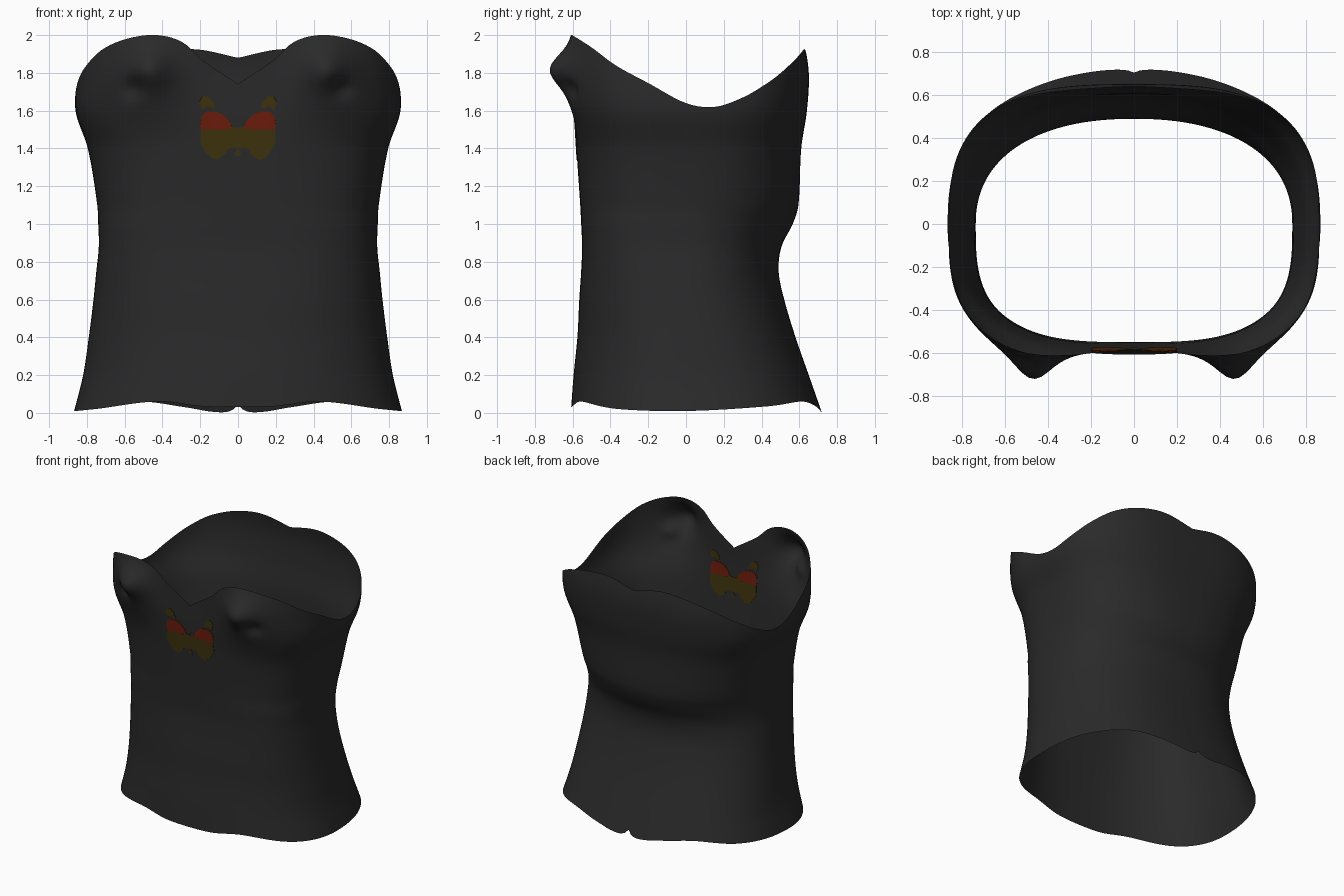
import bpy
import bmesh
import math

if "Cube" in bpy.data.objects:
    bpy.data.objects.remove(bpy.data.objects["Cube"], do_unlink=True)

COLUMNS, ROWS = 176, 76


def make_material(name, colour):
    mat = bpy.data.materials.new(name)
    mat.use_nodes = True
    mat.diffuse_color = (*colour, 1)
    bsdf = next(n for n in mat.node_tree.nodes if n.type == "BSDF_PRINCIPLED")
    bsdf.inputs["Base Color"].default_value = (*colour, 1)
    bsdf.inputs["Roughness"].default_value = 0.8
    return mat


black_cloth = make_material("black cloth", (0.023, 0.023, 0.023))
red_print = make_material("red print", (0.15, 0.012, 0.004))
gold_print = make_material("gold print", (0.048, 0.032, 0.004))

# Height: half width, front depth, back depth, front squareness, back squareness
BODY = [
    (0.0, 0.87, 0.61, 0.72, 2.4, 2.55),
    (0.2, 0.82, 0.595, 0.65, 2.4, 2.5),
    (0.4, 0.79, 0.575, 0.58, 2.5, 2.4),
    (0.6, 0.765, 0.565, 0.52, 2.7, 2.3),
    (0.75, 0.75, 0.555, 0.49, 2.9, 2.25),
    (0.88, 0.737, 0.55, 0.505, 3.1, 2.2),
    (1.0, 0.74, 0.555, 0.565, 3.1, 2.15),
    (1.1, 0.745, 0.56, 0.595, 3.0, 2.3),
    (1.4, 0.795, 0.58, 0.61, 3.0, 2.6),
    (1.6, 0.86, 0.59, 0.64, 3.3, 2.8),
    (1.8, 0.85, 0.59, 0.65, 3.6, 3.0),
    (2.0, 0.83, 0.6, 0.62, 3.6, 3.0),
]

# Degrees from the front centre: edge height
RIM = [(0, 1.74), (18, 1.87), (26, 1.96), (36, 2.0), (46, 1.985), (56, 1.93),
       (66, 1.835), (77, 1.745), (90, 1.64), (100, 1.62), (110, 1.67),
       (120, 1.75), (132, 1.845), (145, 1.905), (160, 1.925), (180, 1.88)]
HEM = [(0, 0.03), (18, 0.035), (38, 0.06), (65, 0.02), (90, 0.01),
       (120, 0.035), (140, 0.06), (158, 0.03), (170, 0.005), (177, 0.01), (180, 0.045)]


def smooth_lookup(table, x):
    """Cubic interpolation through the rows of a table."""
    x = min(max(x, table[0][0]), table[-1][0])
    i = 0
    while i < len(table) - 2 and x > table[i + 1][0]:
        i += 1
    last = len(table) - 1
    a, b = table[i], table[i + 1]
    before, after = table[max(i - 1, 0)], table[min(i + 2, last)]
    span = b[0] - a[0]
    t = (x - a[0]) / span
    result = []
    for k in range(1, len(a)):
        m0 = (b[k] - before[k]) / (b[0] - before[0]) * span
        m1 = (after[k] - a[k]) / (after[0] - a[0]) * span
        result.append((2 * t**3 - 3 * t**2 + 1) * a[k] + (t**3 - 2 * t**2 + t) * m0
                      + (3 * t**2 - 2 * t**3) * b[k] + (t**3 - t**2) * m1)
    return result


def blob(x, z, cx, cz, size):
    return math.exp(-((x - cx)**2 + (z - cz)**2) / (2 * size**2))


def bust(x, z):
    """Forward swelling of the cups, with a gathered point and a fold below."""
    x = abs(x)
    return (0.08 * blob(x, z, 0.49, 1.78, 0.145) + 0.075 * blob(x, z, 0.47, 1.82, 0.07)
            - 0.045 * blob(x, z, 0.55, 1.72, 0.035))


def body_point(angle, z):
    width, front, back, front_n, back_n = smooth_lookup(BODY, z)
    s, c = math.sin(angle), math.cos(angle)
    depth, n = (front, front_n) if c > 0 else (back, back_n)
    r = (abs(s / width)**n + abs(c / depth)**n)**(-1 / n)
    x, y = r * s, -r * c
    if c > 0:
        y -= bust(x, z) * min(1, 2 * c)
    return x, y, z


def front_y(x, z):
    """Depth of the front cloth at a given place."""
    width, front, _, n, _ = smooth_lookup(BODY, z)
    return -front * (1 - abs(x / width)**n)**(1 / n) - bust(x, z)


def finish(name, bm, mat):
    mesh = bpy.data.meshes.new(name)
    bm.to_mesh(mesh)
    bm.free()
    mesh.materials.append(mat)
    obj = bpy.data.objects.new(name, mesh)
    bpy.context.collection.objects.link(obj)
    return obj


# Cloth tube between the wavy hem and the shaped neckline
bm = bmesh.new()
columns = []
for i in range(COLUMNS):
    angle = 2 * math.pi * i / COLUMNS
    degrees = math.degrees(angle)
    side = min(degrees, 360 - degrees)
    low, high = smooth_lookup(HEM, side)[0], smooth_lookup(RIM, side)[0]
    columns.append([bm.verts.new(body_point(angle, low + (high - low) * j / ROWS))
                    for j in range(ROWS + 1)])
for i, column in enumerate(columns):
    following = columns[(i + 1) % COLUMNS]
    for j in range(ROWS):
        bm.faces.new((column[j], following[j], following[j + 1], column[j + 1]))
top = finish("strapless_top", bm, black_cloth)
bpy.ops.object.select_all(action="DESELECT")
top.select_set(True)
bpy.context.view_layer.objects.active = top
bpy.ops.object.shade_smooth_by_angle(angle=math.radians(60))


# Winged print, as thin plates that follow the cloth and show on both sides
def print_plate(name, outline, mat):
    bm = bmesh.new()
    for sign in (-1, 1):
        verts = [bm.verts.new((sign * x, 0, z)) for x, z in outline]
        bm.faces.new(verts if sign > 0 else verts[::-1])
    bmesh.ops.triangulate(bm, faces=bm.faces[:])
    bmesh.ops.subdivide_edges(bm, edges=bm.edges[:], cuts=3, use_grid_fill=True)
    for v in bm.verts:
        v.co.y = front_y(v.co.x, v.co.z)
    bmesh.ops.remove_doubles(bm, verts=bm.verts[:], dist=0.0005)
    bmesh.ops.recalc_face_normals(bm, faces=bm.faces[:])
    solid = finish(name, bm, mat).modifiers.new("thickness", "SOLIDIFY")
    solid.thickness = 0.006
    solid.offset = 0


print_plate("print_wing_tips", [(0.19, 1.6), (0.165, 1.625), (0.14, 1.615), (0.12, 1.61),
                                (0.135, 1.65), (0.16, 1.675), (0.19, 1.675), (0.205, 1.645)],
            gold_print)
print_plate("print_upper_wings", [(0.195, 1.5), (0.08, 1.5), (0.03, 1.505), (0.045, 1.545),
                                  (0.08, 1.58), (0.12, 1.595), (0.17, 1.595), (0.195, 1.565),
                                  (0.2, 1.53)], red_print)
print_plate("print_lower_wings", [(0, 1.4), (0.03, 1.405), (0.05, 1.4), (0.075, 1.365),
                                  (0.11, 1.34), (0.14, 1.35), (0.17, 1.38), (0.2, 1.43),
                                  (0.195, 1.5), (0.06, 1.5), (0.03, 1.515), (0, 1.51)],
            gold_print)
print_plate("print_tail", [(0, 1.36), (0.012, 1.36), (0.015, 1.38), (0, 1.395)], gold_print)
